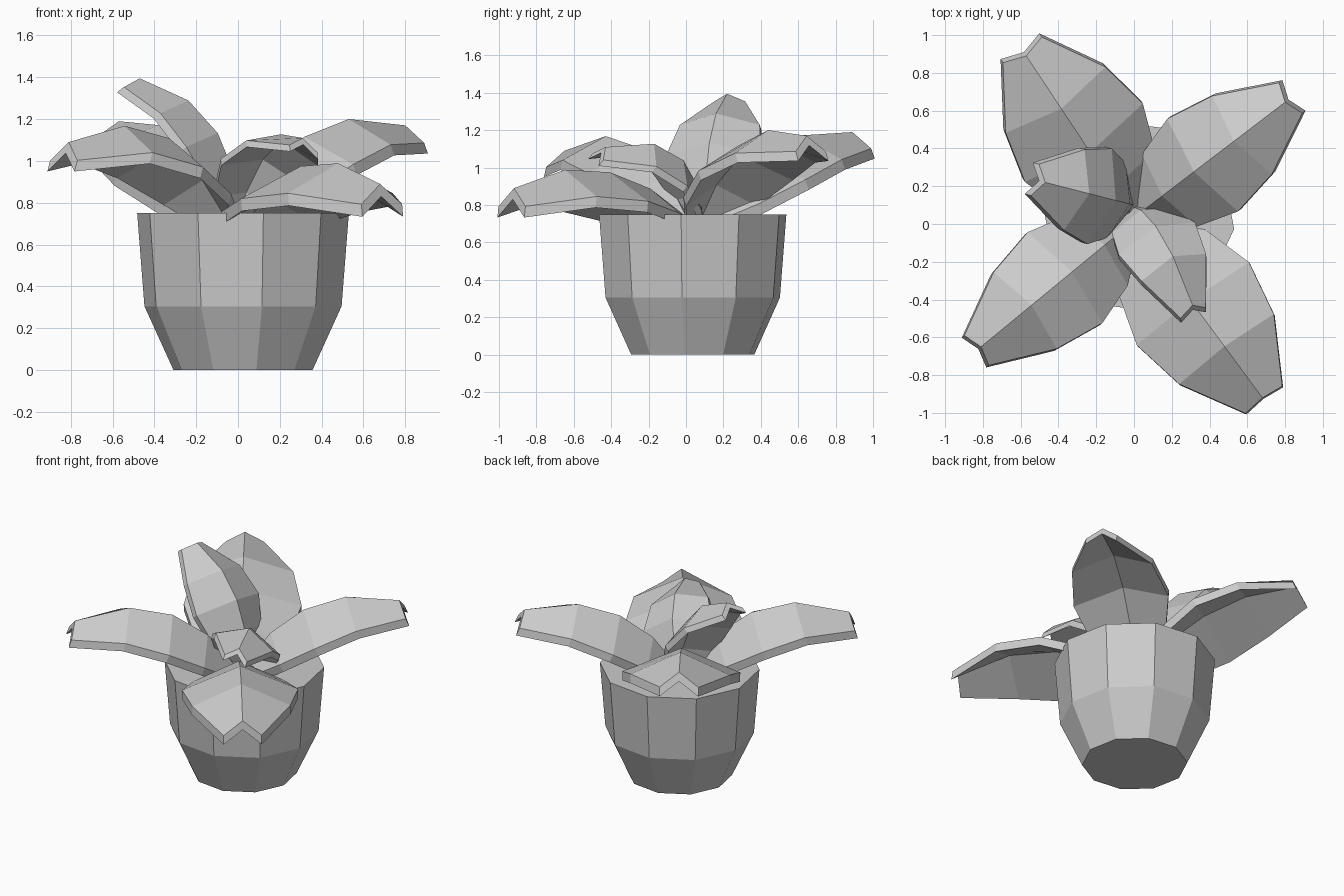
import bpy
import bmesh
from math import cos, sin, radians
from mathutils import Vector

cube = bpy.data.objects.get("Cube")
if cube:
    bpy.data.objects.remove(cube)

grey = bpy.data.materials.new("light grey")
grey.use_nodes = True
colour = (0.6, 0.6, 0.6, 1)
grey.diffuse_color = colour
grey.node_tree.nodes["Principled BSDF"].inputs["Base Color"].default_value = colour


def finish(name, bm):
    mesh = bpy.data.meshes.new(name)
    bmesh.ops.recalc_face_normals(bm, faces=bm.faces)
    bm.to_mesh(mesh)
    bm.free()
    mesh.materials.append(grey)
    bpy.context.collection.objects.link(bpy.data.objects.new(name, mesh))


# Ten-sided pot, closed by a flat soil surface
def build_pot(sides=10, turn=-7):
    bm = bmesh.new()
    rings = []
    for radius, z in ((0.335, 0), (0.475, 0.305), (0.51, 0.75)):
        angles = [radians(turn + 360 * i / sides) for i in range(sides)]
        rings.append([bm.verts.new((0.024 + radius * cos(a), 0.036 + radius * sin(a), z))
                      for a in angles])
    for low, high in zip(rings, rings[1:]):
        for i in range(sides):
            j = (i + 1) % sides
            bm.faces.new((low[i], low[j], high[j], high[i]))
    bm.faces.new(rings[0][::-1])
    bm.faces.new(rings[-1])
    finish("pot", bm)


# Leaf stations for a unit length: distance along, ridge height, half width, edge drop
STATIONS = ((0, 0, 0.09, 0.05), (0.22, 0.1, 0.25, 0.115), (0.46, 0.145, 0.32, 0.135),
            (0.72, 0.123, 0.27, 0.125), (1, 0, 0.105, 0.085))


# Ridged, arched leaf running from base to tip, rolled about its length
def build_leaf(name, base, tip, width, arch, roll=0):
    base, tip = Vector(base), Vector(tip)
    length = (tip - base).length
    along = (tip - base).normalized()
    level = Vector((0, 0, 1)).cross(along).normalized()
    rise = along.cross(level)
    turn = radians(roll)
    side = level * cos(turn) - rise * sin(turn)
    up = rise * cos(turn) + level * sin(turn)
    bm = bmesh.new()
    rows = []
    for t, height, half, drop in STATIONS:
        row = []
        for s in (-1, 0, 1):
            lift = height * arch - drop * abs(s)
            row.append(bm.verts.new(base + length * (along * t + side * half * width * s + up * lift)))
        rows.append(row)
    for a, b in zip(rows, rows[1:]):
        for i in (0, 1):
            bm.faces.new((a[i], b[i], b[i + 1], a[i + 1]))
    # Thicken towards the underside, keeping the top surface
    top = list(bm.faces)
    under = bmesh.ops.extrude_face_region(bm, geom=top, use_keep_orig=True)["geom"]
    lower = [v for v in under if isinstance(v, bmesh.types.BMVert)]
    bmesh.ops.translate(bm, verts=lower, vec=up * length * -0.052)
    finish(name, bm)


build_pot()
build_leaf("front_left_leaf", (0, 0, 0.74), (0.68, -0.92, 0.89), 1, 1)
build_leaf("back_right_leaf", (0, 0.03, 0.74), (-0.57, 0.89, 1.19), 1.04, 0.85)
build_leaf("back_left_leaf", (0.02, 0.05, 0.74), (0.8, 0.645, 1.17), 0.9, 1.25)
build_leaf("front_right_leaf", (-0.02, 0, 0.74), (-0.81, -0.65, 1.09), 0.9, 1.4)
build_leaf("upright_small_leaf", (0, 0.1, 0.74), (-0.47, 0.22, 1.395), 1, 1.3)
build_leaf("front_small_leaf", (-0.03, 0.1, 0.67), (0.31, -0.43, 1.11), 0.92, 1.9, 17)
